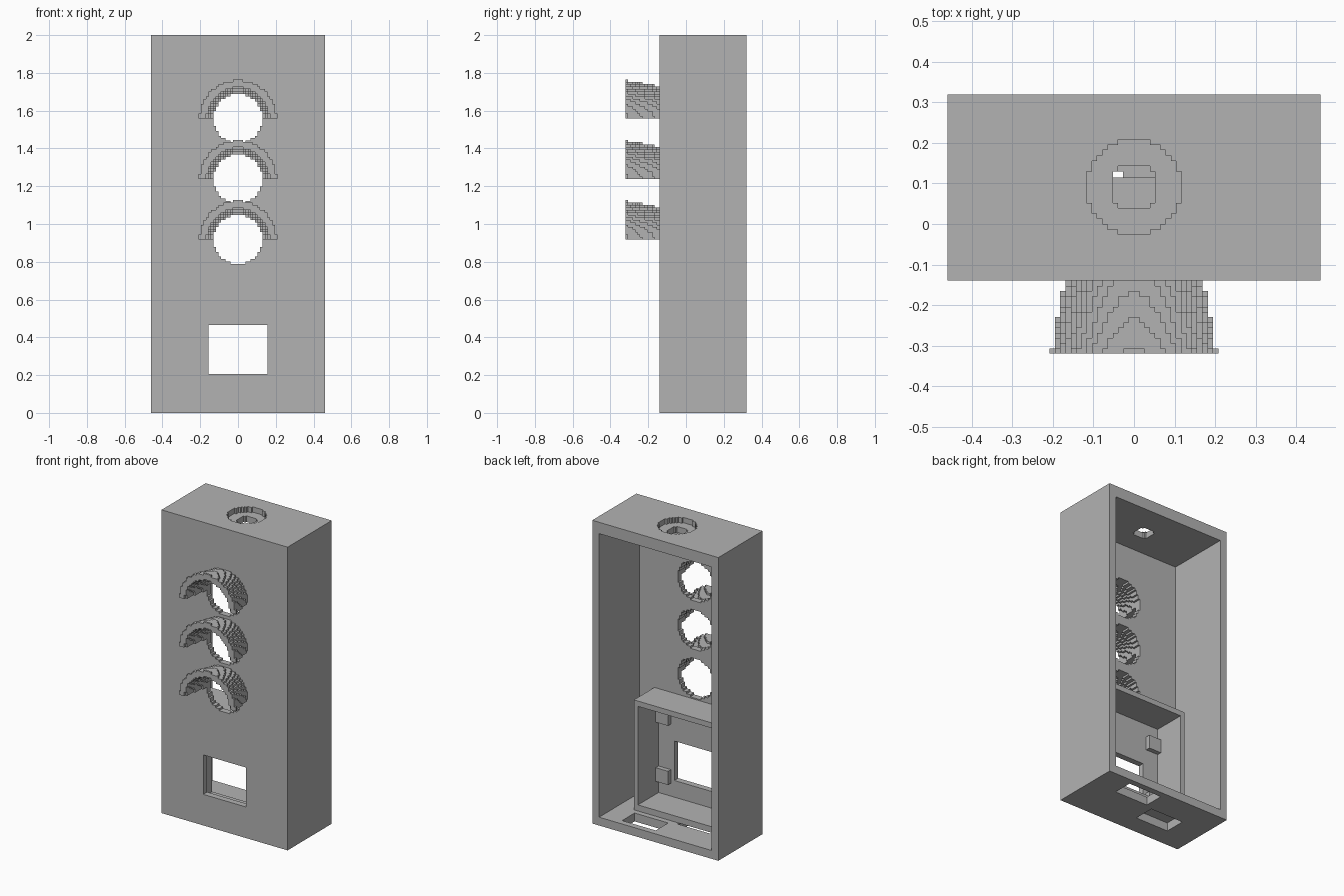
import bpy, bmesh
from math import hypot
from mathutils import Vector

if "Cube" in bpy.data.objects:
    bpy.data.objects.remove(bpy.data.objects["Cube"])

P = 0.013                      # step size of the blocky round parts
FRONT, BACK = -0.14, 0.32      # housing depth
WALL_IN = -0.10                # inner face of the front panel
LAMPS = (0.918, 1.238, 1.558)  # lamp centre heights

grey = bpy.data.materials.new("plain_grey")
grey.use_nodes = True
grey.diffuse_color = (0.45, 0.45, 0.45, 1)
grey.node_tree.nodes["Principled BSDF"].inputs["Base Color"].default_value = (0.45, 0.45, 0.45, 1)


def to_object(name, bm):
    mesh = bpy.data.meshes.new(name)
    bm.to_mesh(mesh)
    bm.free()
    mesh.materials.append(grey)
    obj = bpy.data.objects.new(name, mesh)
    bpy.context.collection.objects.link(obj)
    return obj


def box(name, x, y, z):
    """Box from (min, max) pairs."""
    bm = bmesh.new()
    bmesh.ops.create_cube(bm, size=1)
    for v in bm.verts:
        v.co = Vector([r[0] if c < 0 else r[1] for r, c in zip((x, y, z), v.co)])
    return to_object(name, bm)


def stepped(name, cells, size, origin, merge=False):
    """Outer skin of a set of grid cells."""
    bm = bmesh.new()
    verts = {}

    def vert(key):
        if key not in verts:
            verts[key] = bm.verts.new([o + k * s for o, k, s in zip(origin, key, size)])
        return verts[key]

    for cell in cells:
        for d in range(3):
            a, b = (d + 1) % 3, (d + 2) % 3
            for side in (0, 1):
                near = list(cell)
                near[d] += 2 * side - 1
                if tuple(near) in cells:
                    continue
                ring = []
                for u, w in ((0, 0), (1, 0), (1, 1), (0, 1)):
                    key = list(cell)
                    key[d] += side
                    key[a] += u
                    key[b] += w
                    ring.append(vert(tuple(key)))
                bm.faces.new(ring if side else ring[::-1])
    if merge:
        bmesh.ops.dissolve_limit(bm, angle_limit=0.01, verts=bm.verts[:], edges=bm.edges[:])
    return to_object(name, bm)


def disc(radius):
    n = round(radius / P) + 1
    return [(i, k) for i in range(-n, n) for k in range(-n, n)
            if hypot(i + 0.5, k + 0.5) * P < radius]


def cut(target, cutter):
    """Subtract the cutter and discard it."""
    mod = target.modifiers.new("cut", "BOOLEAN")
    mod.operation, mod.solver, mod.object = "DIFFERENCE", "EXACT", cutter
    graph = bpy.context.evaluated_depsgraph_get()
    mesh = bpy.data.meshes.new_from_object(target.evaluated_get(graph))
    target.modifiers.clear()
    target.data = mesh
    bpy.data.objects.remove(cutter)


# Housing, open at the back
housing = box("housing", (-0.46, 0.46), (FRONT, BACK), (0, 2))
cut(housing, box("cavity", (-0.41, 0.41), (WALL_IN, 0.5), (0.055, 1.925)))

# Lamp openings
for z in LAMPS:
    cells = {(i, 0, k) for i, k in disc(0.13)}
    cut(housing, stepped("lamp_hole", cells, (P, 0.1, P), (0, -0.17, z), True))

# Display window and the two offset slots in the floor
cut(housing, box("window", (-0.155, 0.155), (-0.2, 0), (0.205, 0.465)))
cut(housing, box("rear_slot", (0.025, 0.27), (0.15, 0.28), (-0.1, 0.1)))
cut(housing, box("front_slot", (-0.27, -0.027), (-0.01, 0.13), (-0.1, 0.1)))

# Counterbored hole in the top
for radius, bottom in ((0.117, 1.965), (0.056, 1.85)):
    cells = {(i, j, 0) for i, j in disc(radius)}
    cut(housing, stepped("top_hole", cells, (P, P, 0.3), (0, 0.091, bottom), True))

# Flared half-round hoods over the lamps
SLABS = 14
hood = set()
for j in range(SLABS):
    flare = 0.035 * (1 - (j + 0.5) / SLABS)
    inner = set(disc(0.13 + flare))
    hood |= {(i, j, k) for i, k in disc(0.17 + flare) if k >= 0 and (i, k) not in inner}
for name, z in zip(("lower_hood", "middle_hood", "upper_hood"), LAMPS):
    stepped(name, hood, (P, 0.18 / SLABS, P), (0, -0.32, z))

# Inner frame around the display
frame = box("display_frame", (-0.30, 0.30), (WALL_IN, 0.115), (0.055, 0.78))
cut(frame, box("frame_opening", (-0.27, 0.27), (-0.3, 0.3), (0.095, 0.745)))

# Mounting pads in the frame corners
for label, x in (("right", (-0.27, -0.18)), ("left", (0.18, 0.27))):
    for level, z in (("lower", (0.18, 0.27)), ("upper", (0.57, 0.66))):
        box(f"{level}_{label}_pad", x, (WALL_IN, WALL_IN + 0.03), z)
